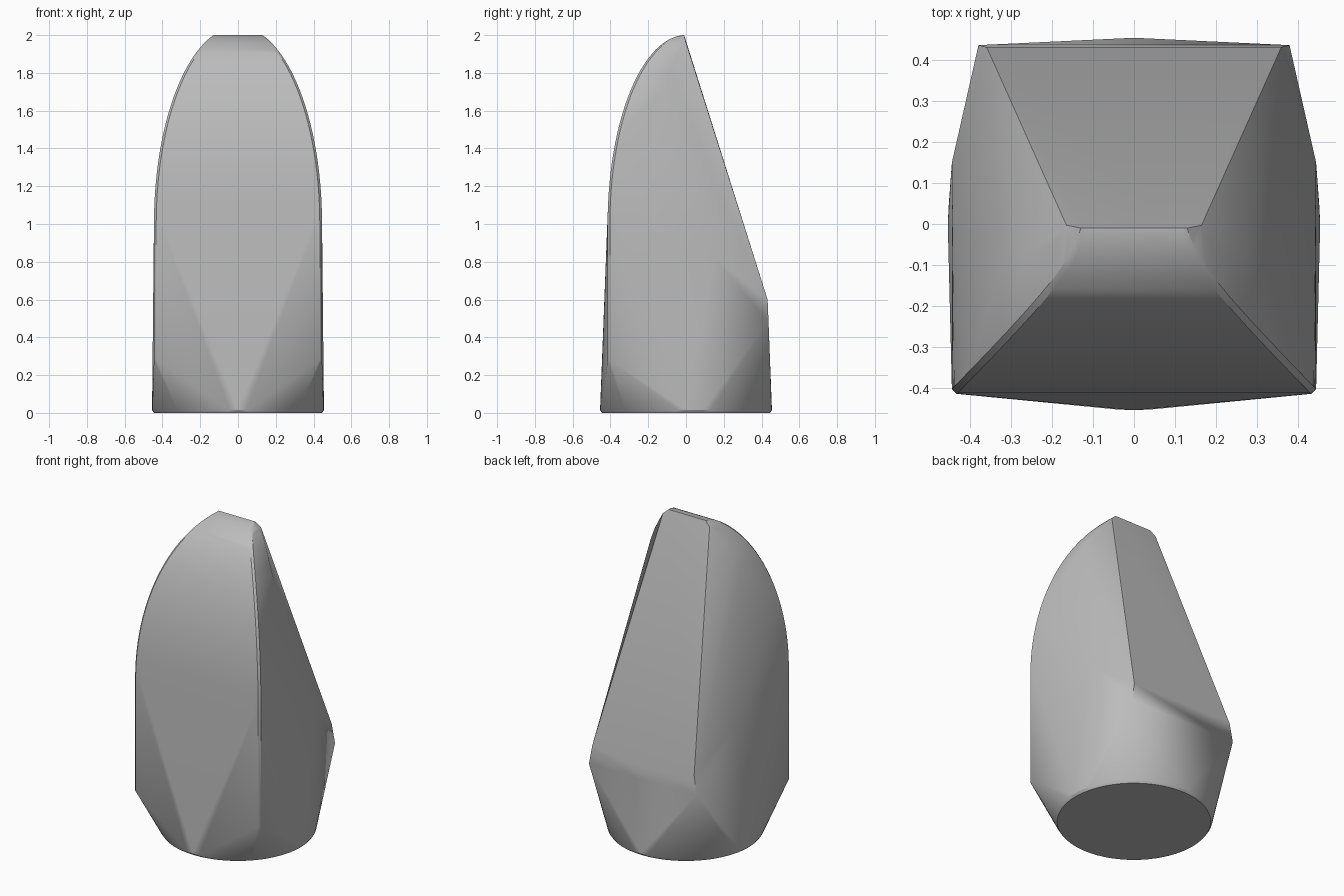
import bpy, bmesh, math

cube = bpy.data.objects.get("Cube")
if cube:
    bpy.data.objects.remove(cube, do_unlink=True)

grey = bpy.data.materials.new("plain grey")
grey.use_nodes = True
colour = (0.5, 0.5, 0.5, 1)
grey.diffuse_color = colour
grey.node_tree.nodes["Principled BSDF"].inputs["Base Color"].default_value = colour


def arch(z, radius, height):
    """Half-width of an upright shape whose top half is elliptical."""
    return radius * math.sqrt(max(0, 1 - (max(z - 1, 0) / height) ** 2))


points = []


def mirrored(x, y, z):
    points.extend([(x, y, z), (-x, y, z)])


# round foot with a thin bevelled rim
SEGMENTS = 64
for radius, z in ((0.445, 0), (0.455, 0.015)):
    for i in range(SEGMENTS):
        a = math.tau * i / SEGMENTS
        points.append((radius * math.cos(a), radius * math.sin(a), z))

# curved front corners, each with a narrow bevel
BEVEL = 0.012
STEPS = 28
heights = [0.28] + [1 + math.sin(math.pi / 2 * i / STEPS) for i in range(STEPS + 1)]
for z in heights:
    x = arch(z, 0.445, 1.0456)
    y = -arch(z, 0.415, 1.0003)
    mirrored(x, min(y + BEVEL, -0.01), z)
    mirrored(x - BEVEL, min(y, -0.01), z)

# rear limit of the shoulders, near the top
for y, z in ((-0.1, 1.73), (-0.085, 1.81), (-0.07, 1.88), (-0.04, 1.95)):
    mirrored(arch(z, 0.445, 1.0456), y, z)
mirrored(0.165, -0.003, 1.97)

# side knuckles and the corners of the sloping back
mirrored(0.445, 0.15, 0.82)
mirrored(0.36, 0.432, 0.6)
mirrored(0.38, 0.437, 0.48)

# wrap the outline points in one solid body
bm = bmesh.new()
for p in points:
    bm.verts.new(p)
bmesh.ops.remove_doubles(bm, verts=bm.verts, dist=0.0005)
bmesh.ops.convex_hull(bm, input=bm.verts)
loose = [v for v in bm.verts if not v.link_faces]
bmesh.ops.delete(bm, geom=loose, context='VERTS')
bmesh.ops.recalc_face_normals(bm, faces=bm.faces)
mesh = bpy.data.meshes.new("body")
bm.to_mesh(mesh)
bm.free()
mesh.materials.append(grey)
body = bpy.data.objects.new("body", mesh)
bpy.context.collection.objects.link(body)

bpy.ops.object.select_all(action='DESELECT')
body.select_set(True)
bpy.context.view_layer.objects.active = body
bpy.ops.object.shade_smooth_by_angle(angle=math.radians(30))
